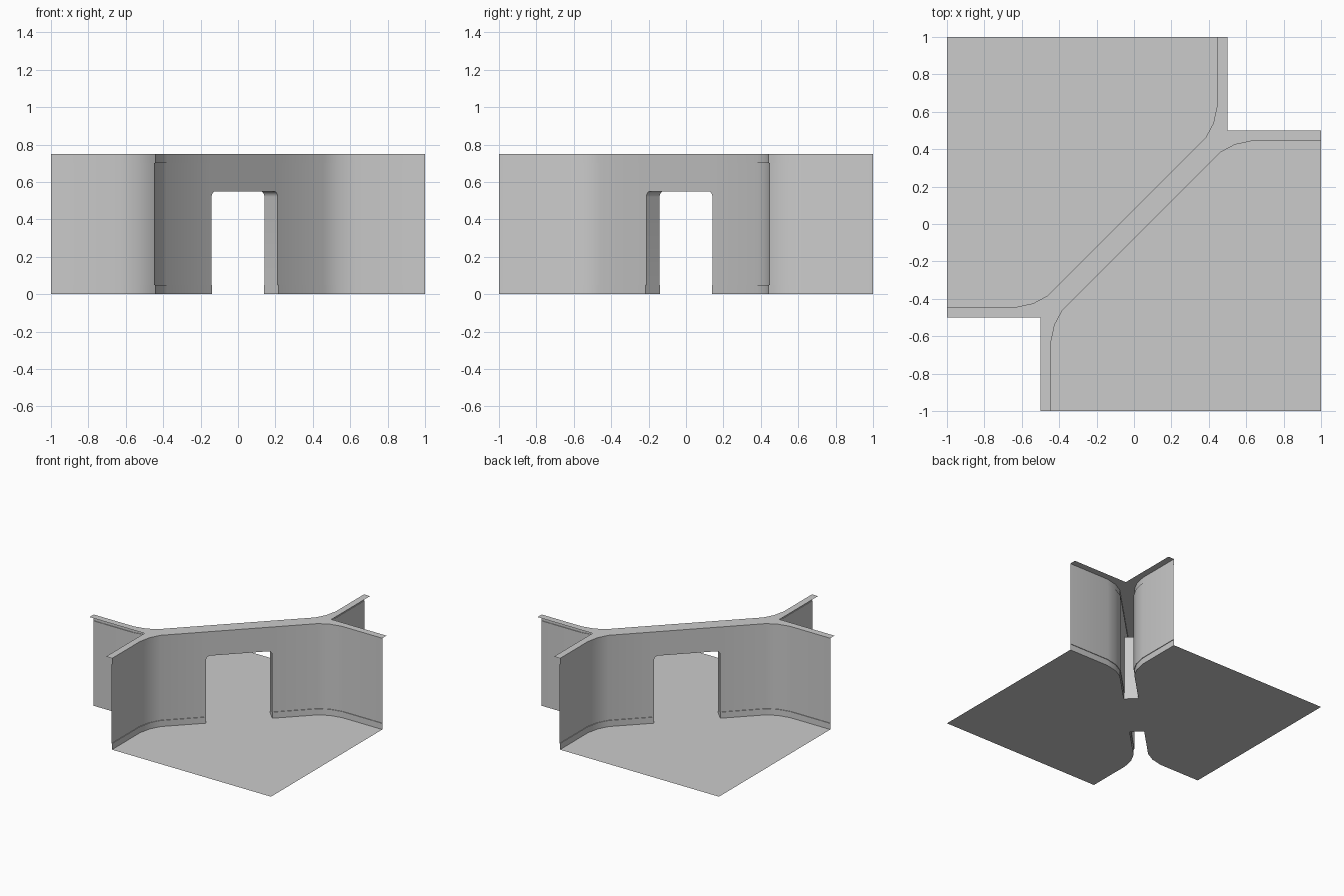
import bpy, bmesh, math
from mathutils import Vector

if "Cube" in bpy.data.objects:
    bpy.data.objects.remove(bpy.data.objects["Cube"])

H, TRIM, LIP = 0.75, 0.05, 0.005      # wall height, trim height, trim projection
OFF = 0.055                           # trim face distance from wall centre line
DOOR, DOOR_H, R = 0.25, 0.55, 0.03    # door half width, height, corner radius
D = math.sqrt(0.5)


def diag(s, n):
    """Point from distance along the diagonal and distance to its lower-right side."""
    return Vector(((s + n) * D, (s - n) * D))


def mirror(v):
    return Vector((-v.y, -v.x))


def v3(p, z):
    return (p.x, p.y, z)


def build(name, faces, smooth=False):
    bm = bmesh.new()
    for f in faces:
        bm.faces.new([bm.verts.new(c) for c in f])
    bmesh.ops.remove_doubles(bm, verts=bm.verts, dist=0.0005)
    me = bpy.data.meshes.new(name)
    bm.to_mesh(me)
    bm.free()
    ob = bpy.data.objects.new(name, me)
    bpy.context.collection.objects.link(ob)
    if smooth:
        bpy.ops.object.select_all(action='DESELECT')
        ob.select_set(True)
        bpy.context.view_layer.objects.active = ob
        bpy.ops.object.shade_smooth_by_angle(angle=math.radians(35))
    return ob


def turn(faces):
    """Half turn about z gives the opposite side of the wall."""
    return [[(-x, -y, z) for x, y, z in f] for f in faces]


# Plan path of one wall side: (trim point, outward normal)
def norm(deg):
    a = math.radians(deg)
    return Vector((math.cos(a), math.sin(a)))


left = [(Vector((-0.445, -1)), norm(0)),
        (Vector((-0.445, -0.635)), norm(0)),
        (Vector((-0.424, -0.538)), norm(-22.5)),
        (diag(-0.594, OFF), norm(-45)),
        (diag(-DOOR, OFF), norm(-45))]
right = [(mirror(p), mirror(n)) for p, n in reversed(left)]

# Door outline as (along, height), with rounded upper corners
arc = [(-DOOR + R - R * math.cos(t), DOOR_H - R + R * math.sin(t))
       for t in [i * math.pi / 8 for i in range(5)]]
arch = arc + [(-s, z) for s, z in reversed(arc)]
outline = [(-DOOR, 0), (-DOOR, TRIM)] + arch + [(DOOR, TRIM), (DOOR, 0)]


def column(p, n, bottom=0):
    """Vertical wall profile with top trim, and bottom trim where it reaches the floor."""
    q = p - n * LIP
    col = [v3(p, 0), v3(p, TRIM), v3(q, TRIM)] if bottom == 0 else [v3(q, bottom)]
    return col + [v3(q, H - TRIM), v3(p, H - TRIM), v3(p, H)]


def skin(cols):
    return [[a[j], b[j], b[j + 1], a[j + 1]]
            for a, b in zip(cols, cols[1:]) for j in range(len(a) - 1)]


# Wall sides
lintel = [column(diag(s, OFF), norm(-45), z) for s, z in arch]
wall = (skin([column(*c) for c in left]) + skin(lintel)
        + skin([column(*c) for c in right]))
build("wall_side_front", wall, True)
build("wall_side_back", turn(wall), True)

# Door lining between both sides, wider where it meets the bottom trim
lining = []
for (s, z), (s2, z2) in zip(outline, outline[1:]):
    w = OFF if min(z, z2) == 0 else OFF - LIP
    lining.append([v3(diag(s, -w), z), v3(diag(s2, -w), z2),
                   v3(diag(s2, w), z2), v3(diag(s, w), z)][::-1])
for f in lining:
    a, b, c = (Vector(f[i]) for i in range(3))
    mid = sum((Vector(p) for p in f), Vector()) / 4
    if (b - a).cross(c - a).dot(Vector((0, 0, 0.25)) - mid) < 0:
        f.reverse()
build("door_lining", lining, True)

# Floors and door threshold
path = [p for p, n in left + right]
floor = [[v3(p, 0) for p in reversed(path)] + [(-0.445, -1, 0), (1, -1, 0)][1:]]
floor[0] = floor[0][::-1]
floor[0] = floor[0] if floor[0][0][0] == 9 else floor[0][::-1]
threshold = [[v3(diag(s, n), 0) for s, n in
              [(-DOOR, OFF), (DOOR, OFF), (DOOR, -OFF), (-DOOR, -OFF)]]]
build("floor", floor + turn(floor) + threshold)

# Wall cap, following both sides and ending at the tile edges
ends = [Vector((1, 0.5)), Vector((0.5, 0.5)), Vector((0.5, 1))]
half = path + ends
cap = [[v3(p, H) for p in half] + [v3(-p, H) for p in half]]
build("wall_cap", cap)
